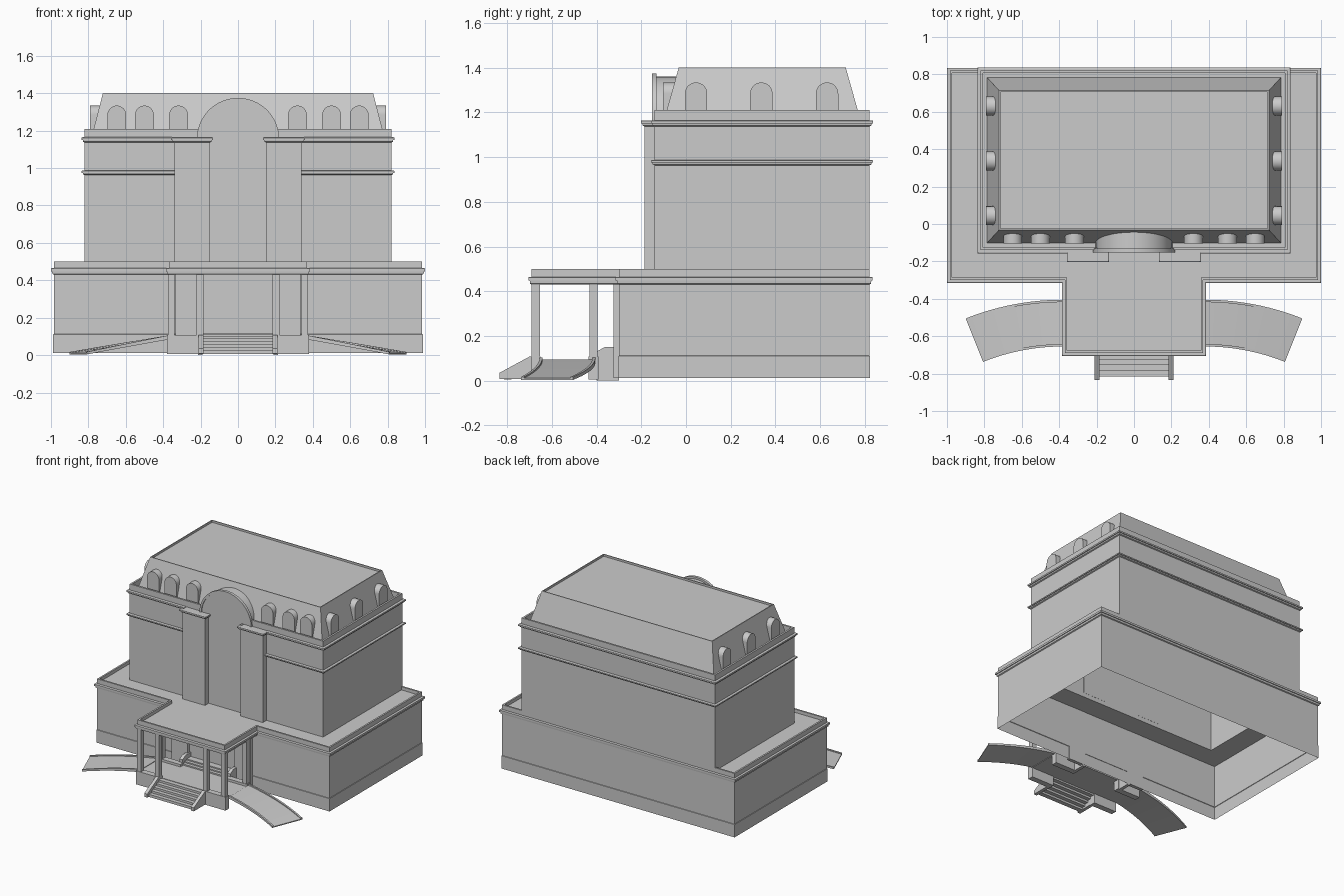
import bpy, bmesh, math
from mathutils import Vector

if "Cube" in bpy.data.objects:
    bpy.data.objects.remove(bpy.data.objects["Cube"])


def finish(name, bm, smooth=False):
    bmesh.ops.remove_doubles(bm, verts=bm.verts, dist=1e-5)
    bmesh.ops.recalc_face_normals(bm, faces=bm.faces)
    me = bpy.data.meshes.new(name)
    bm.to_mesh(me)
    bm.free()
    ob = bpy.data.objects.new(name, me)
    bpy.context.collection.objects.link(ob)
    if smooth:
        bpy.context.view_layer.objects.active = ob
        ob.select_set(True)
        bpy.ops.object.shade_smooth_by_angle(angle=math.radians(30))
        ob.select_set(False)
    return ob


def box(name, x0, x1, y0, y1, z0, z1):
    return prism(name, [(x0, y0), (x1, y0), (x1, y1), (x0, y1)],
                 lambda a, b, t: (a, b, t), z0, z1)


def prism(name, outline, place, t0, t1, smooth=False):
    """Extrude a 2D outline; place maps (a, b, t) to x, y, z."""
    bm = bmesh.new()
    lo = [bm.verts.new(place(a, b, t0)) for a, b in outline]
    hi = [bm.verts.new(place(a, b, t1)) for a, b in outline]
    n = len(lo)
    bm.faces.new(lo)
    bm.faces.new(hi[::-1])
    for i in range(n):
        j = (i + 1) % n
        bm.faces.new((lo[i], lo[j], hi[j], hi[i]))
    return finish(name, bm, smooth)


def sweep(name, path, profile, closed=True):
    """Mitred sweep of (outward offset, z) points along a plan path."""
    pts = [Vector(p) for p in path]
    n = len(pts)
    segs = []
    for i in range(n):
        d = (pts[(i + 1) % n] - pts[i]).normalized()
        segs.append(Vector((d.y, -d.x)))
    bm = bmesh.new()
    rows = []
    for i, p in enumerate(pts):
        a, b = segs[i - 1], segs[i]
        if not closed and i == 0:
            a = b
        if not closed and i == n - 1:
            b = a
        m = (a + b) / (1 + a.dot(b))
        rows.append([bm.verts.new((*(p + m * o), z)) for o, z in profile])
    for i in range(n if closed else n - 1):
        r, s = rows[i], rows[(i + 1) % n]
        for k in range(len(profile) - 1):
            bm.faces.new((r[k], s[k], s[k + 1], r[k + 1]))
    if not closed:
        for r in (rows[0], rows[-1]):
            bm.faces.new(r)
    return finish(name, bm)


def mirror_path(half):
    return half + [(-x, y) for x, y in reversed(half)]


def arch(r, base, spring, n=24):
    arc = [(r * math.cos(math.pi * i / n), spring + r * math.sin(math.pi * i / n))
           for i in range(n + 1)]
    return [(r, base)] + arc + [(-r, base)]


def cornice(z0, z1, w):
    m = (z0 + z1) / 2
    return [(0, z0), (w * .5, z0 + .004), (w * .6, m), (w, m), (w, z1 - .003),
            (w * .7, z1), (0, z1)]


# lower storey walls with a slight plinth, open underneath
base = mirror_path([(.985, -.30), (.985, .82)])
sweep("lower_walls", base, [(.003, .012), (.003, .11), (0, .112), (0, .44)])

# deck, continued over the porch, with cornice and parapet
tee = mirror_path([(.37, -.69), (.37, -.30), (.985, -.30), (.985, .82)])
sweep("lower_cornice", tee, cornice(.43, .465, .015) +
      [(0, .50), (-.013, .50), (-.013, .47)])
deck = mirror_path([(.37, -.69), (.37, -.30), (.985, -.30), (.985, .82),
                    (.82, .82), (.82, -.14)])
prism("deck", deck, lambda a, b, t: (a, b, t), .437, .475)

# upper storey walls and terrace
sweep("upper_walls", mirror_path([(.82, -.14), (.82, .82)]), [(0, .44), (0, 1.16)])
box("terrace", -.815, .815, -.135, .815, 1.14, 1.152)
outer = [(.82, -.14), (.82, .82)]
sweep("middle_cornice", mirror_path([(.34, -.14)] + outer),
      cornice(.963, .987, .017), False)
sweep("parapet", mirror_path([(.19, -.14)] + outer),
      [(0, 1.15), (0, 1.21), (-.014, 1.21), (-.014, 1.15)], False)
# upper cornice is broken at the central arch
side = [(.15, -.14), (.15, -.185), (.34, -.185), (.34, -.14), (.82, -.14), (.82, .82)]
sweep("upper_cornice", mirror_path(side), cornice(1.137, 1.165, .017), False)
for s, tag in ((1, "right"), (-1, "left")):
    x0, x1 = sorted((s * .15, s * .34))
    box("pylon_" + tag, x0, x1, -.185, -.139, .47, 1.163)
    x0, x1 = sorted((s * .20, s * .335))
    box("door_pilaster_" + tag, x0, x1, -.325, -.299, .012, .44)

# hipped roof with shallow sunken top
bm = bmesh.new()
rings = []
for x, y0, y1, z in ((.787, -.103, .785, 1.15), (.722, -.032, .714, 1.402),
                     (.715, -.025, .707, 1.402), (.715, -.025, .707, 1.387)):
    rings.append([bm.verts.new(v) for v in
                  ((-x, y0, z), (x, y0, z), (x, y1, z), (-x, y1, z))])
for r, s in zip(rings, rings[1:]):
    for i in range(4):
        j = (i + 1) % 4
        bm.faces.new((r[i], r[j], s[j], s[i]))
bm.faces.new(rings[-1])
finish("roof", bm)

# central arched gable: barrel and projecting lip
prism("gable_barrel", arch(.205, 1.14, 1.155, 40), lambda a, b, t: (a, t, b),
      -.146, .0, True)
lip_o, lip_i = arch(.22, 1.14, 1.155, 40), arch(.205, 1.14, 1.155, 40)
prism("gable_lip", lip_o + lip_i[::-1], lambda a, b, t: (a, t, b), -.153, -.132, True)

# arched dormers, front and both ends
shape = arch(.05, 1.15, 1.284, 20)
for s in (1, -1):
    for c in (.318, .50, .648):
        prism("front_dormer", shape, lambda a, b, t: (s * c + a, t, b), -.103, -.045, True)
    for c in (.045, .337, .631):
        prism("end_dormer", shape, lambda a, b, t: (s * t, c + a, b), .733, .79, True)

# porch columns on their plinths
for s in (1, -1):
    for y in (-.672, -.413):
        x0, x1 = sorted((s * .185, s * .38))
        box("column_plinth", x0, x1, y - .022, y + .022, .005, .108)
        for x in ((.203, .357) if y < -.6 else (.357,)):
            box("porch_column", s * x - .018, s * x + .018, y - .018, y + .018, .105, .44)

# driveway under the porch
box("driveway", -.38, .38, -.655, -.40, .078, .09)

# curved ramps with low kerbs
section = [(1.15, 0), (1.15, .022), (1.163, .022), (1.163, .012),
           (1.387, .012), (1.387, .022), (1.40, .022), (1.40, 0)]
N = 20
for s, tag in ((1, "right"), (-1, "left")):
    bm = bmesh.new()
    rows = []
    for i in range(N + 1):
        t = i / N
        a = math.radians(21.8) * t
        rows.append([bm.verts.new((s * (.38 + r * math.sin(a)), -1.805 + r * math.cos(a),
                                   .078 * (1 - t) + .004 + h * (1 - .4 * t)))
                     for r, h in section])
    k = len(section)
    for r, q in zip(rows, rows[1:]):
        for i in range(k):
            j = (i + 1) % k
            bm.faces.new((r[i], r[j], q[j], q[i]))
    bm.faces.new(rows[0])
    bm.faces.new(rows[-1])
    finish("ramp_" + tag, bm, True)

# front steps and door steps
for i in range(5):
    y = -.815 + i * .03
    z = .026 + i * .016
    box("front_step", -.187, .187, y, y + .034, z - .02, z)
for i in range(3):
    y = -.40 + i * .025
    z = .10 + i * .009
    box("door_step", -.19, .19, y, -.30 if i == 2 else y + .03, z - .014, z)

# sloping cheek walls beside the steps
low = [(-.835, .008), (-.835, .035), (-.70, .108), (-.65, .108), (-.65, .008)]
high = [(-.40, 0), (-.40, .13), (-.365, .15), (-.30, .15), (-.30, 0)]
for s in (1, -1):
    prism("front_step_cheek", low, lambda a, b, t: (s * t, a, b), .185, .21)
    prism("door_step_cheek", high, lambda a, b, t: (s * t, a, b), .19, .215)
